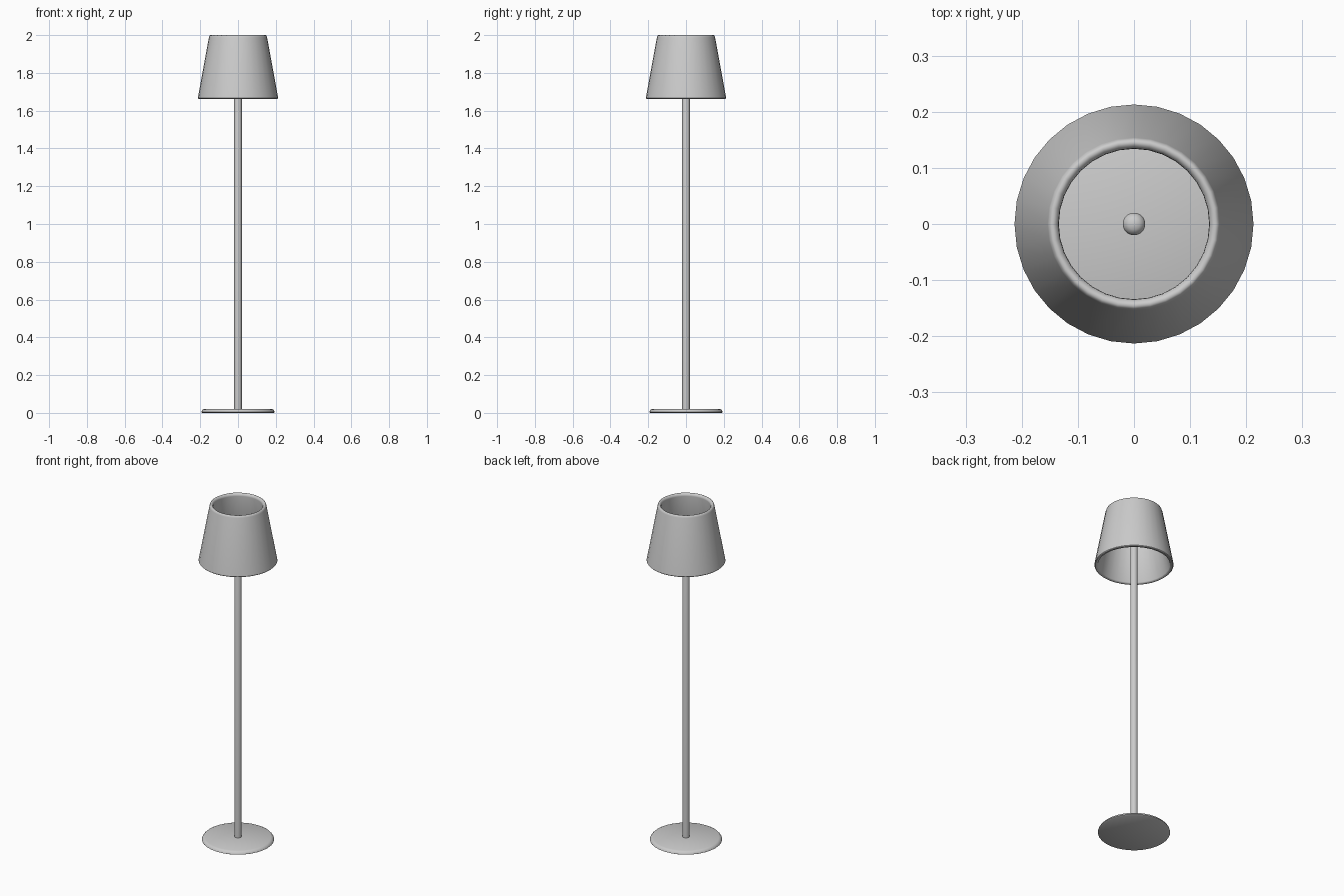
import bpy, bmesh, math

if "Cube" in bpy.data.objects:
    bpy.data.objects.remove(bpy.data.objects["Cube"])

SIDES = 32


def lathe(name, profile, closed=False):
    """Spin a (radius, z) profile around z; zero radius makes a pole point."""
    bm = bmesh.new()
    rings = []
    for r, z in profile:
        if r == 0:
            rings.append([bm.verts.new((0, 0, z))] * SIDES)
        else:
            rings.append([bm.verts.new((r * math.cos(2 * math.pi * i / SIDES),
                                        r * math.sin(2 * math.pi * i / SIDES), z))
                          for i in range(SIDES)])
    pairs = list(zip(rings, rings[1:]))
    if closed:
        pairs.append((rings[-1], rings[0]))
    for a, b in pairs:
        for i in range(SIDES):
            j = (i + 1) % SIDES
            bm.faces.new(list(dict.fromkeys((a[i], a[j], b[j], b[i]))))
    bmesh.ops.recalc_face_normals(bm, faces=bm.faces)
    mesh = bpy.data.meshes.new(name)
    bm.to_mesh(mesh)
    bm.free()
    obj = bpy.data.objects.new(name, mesh)
    bpy.context.collection.objects.link(obj)
    bpy.ops.object.select_all(action='DESELECT')
    obj.select_set(True)
    bpy.context.view_layer.objects.active = obj
    bpy.ops.object.shade_smooth_by_angle(angle=math.radians(50))
    return obj


# Thin round foot with a softened upper edge
lathe("base", [(0, 0), (0.188, 0), (0.195, 0.004), (0.193, 0.010),
               (0.187, 0.017), (0.178, 0.021), (0, 0.022)])

# Slim pole with a slightly domed end inside the shade
lathe("pole", [(0, 0.015), (0.02, 0.015), (0.02, 1.825), (0.017, 1.834),
               (0.010, 1.839), (0, 1.841)])

# Open tapered shade with wall thickness and rounded rims
lathe("shade", [(0.213, 1.666), (0.154, 1.988), (0.151, 1.997), (0.146, 2.0),
                (0.140, 1.998), (0.135, 1.991), (0.134, 1.984),
                (0.194, 1.668), (0.198, 1.663), (0.209, 1.662)], closed=True)
